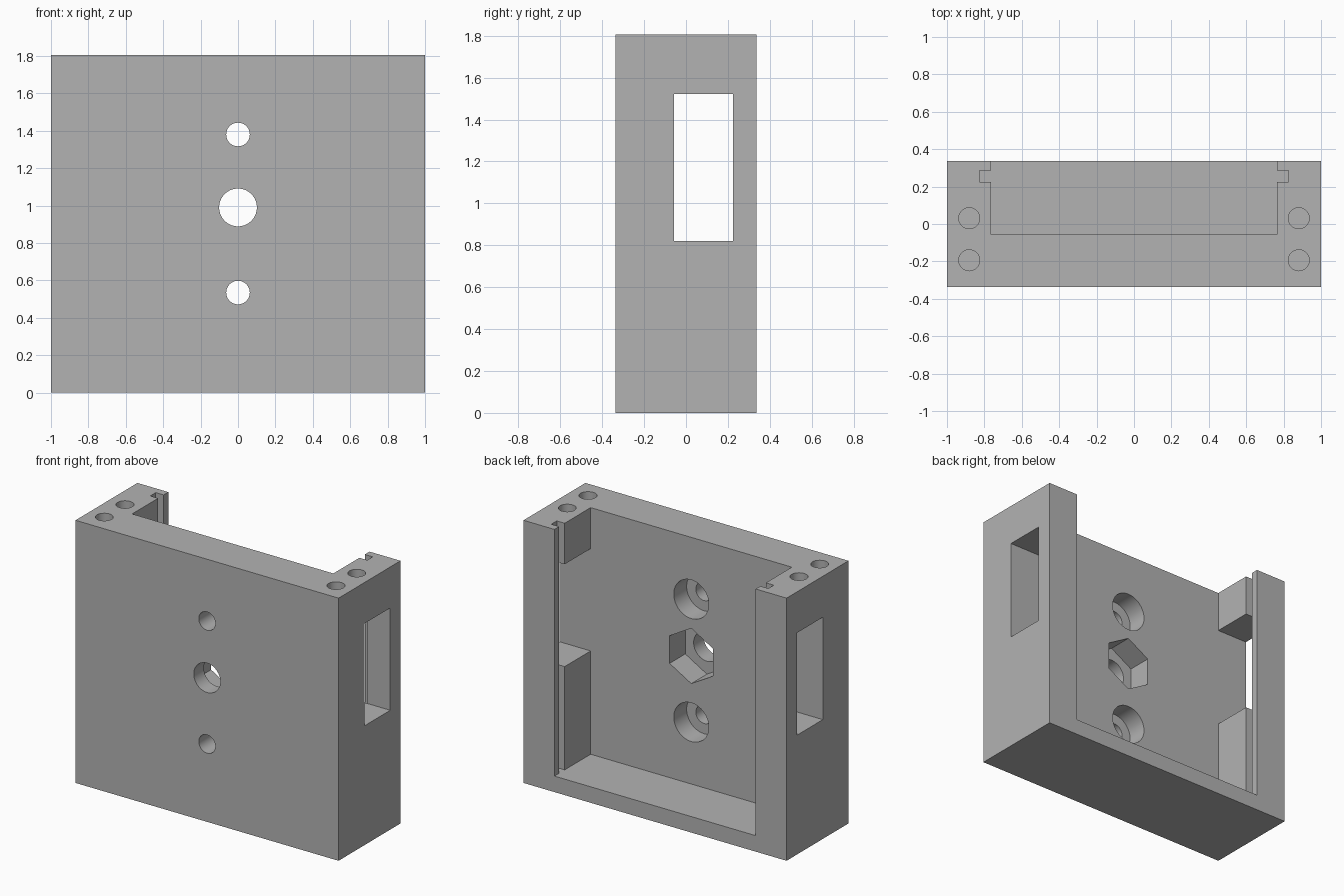
import bpy
import bmesh
from math import pi, radians
from mathutils import Matrix, Vector

default = bpy.data.objects.get("Cube")
if default:
    bpy.data.objects.remove(default, do_unlink=True)

HALF_X, HALF_Y, HEIGHT = 1.0, 0.336, 1.805
FLOOR = 0.11            # thickness of the bottom wall
PANEL_Y = -0.057        # inner face of the front panel
CAVITY_X = 0.765
GROOVE = (0.825, 0.225, 0.285)   # x reach, y start, y end

grey = bpy.data.materials.new("plain_grey")
grey.use_nodes = True
colour = (0.45, 0.45, 0.45, 1)
grey.diffuse_color = colour
grey.node_tree.nodes["Principled BSDF"].inputs["Base Color"].default_value = colour


def new_object(name, bm):
    bmesh.ops.recalc_face_normals(bm, faces=bm.faces)
    mesh = bpy.data.meshes.new(name)
    bm.to_mesh(mesh)
    bm.free()
    mesh.materials.append(grey)
    obj = bpy.data.objects.new(name, mesh)
    bpy.context.collection.objects.link(obj)
    return obj


def box(name, low, high):
    low, high = Vector(low), Vector(high)
    bm = bmesh.new()
    bmesh.ops.create_cube(bm, size=1, matrix=Matrix.Translation((low + high) / 2)
                          @ Matrix.Diagonal((high - low).to_4d()))
    return new_object(name, bm)


def prism(name, outline, z0, z1):
    bm = bmesh.new()
    face = bm.faces.new([bm.verts.new((x, y, z0)) for x, y in outline])
    geom = bmesh.ops.extrude_face_region(bm, geom=[face])["geom"]
    top = [v for v in geom if isinstance(v, bmesh.types.BMVert)]
    bmesh.ops.translate(bm, verts=top, vec=(0, 0, z1 - z0))
    return new_object(name, bm)


def rod(name, radius, start, end, sides=64):
    """Cylinder between two points."""
    start, end = Vector(start), Vector(end)
    axis = end - start
    turn = axis.to_track_quat("Z", "Y").to_matrix().to_4x4()
    bm = bmesh.new()
    bmesh.ops.create_cone(bm, cap_ends=True, segments=sides, radius1=radius,
                          radius2=radius, depth=axis.length,
                          matrix=Matrix.Translation((start + end) / 2) @ turn)
    return new_object(name, bm)


def cut(target, cutter):
    cutter.hide_render = True
    mod = target.modifiers.new("cut", "BOOLEAN")
    mod.operation = "DIFFERENCE"
    mod.solver = "EXACT"
    mod.object = cutter
    bpy.context.view_layer.objects.active = target
    bpy.ops.object.modifier_apply(modifier=mod.name)
    bpy.data.objects.remove(cutter, do_unlink=True)


# Solid housing block
housing = box("housing", (-HALF_X, -HALF_Y, 0), (HALF_X, HALF_Y, HEIGHT))

# Cavity open at the back and top, with a slot for a sliding panel on each side
gx, g0, g1 = GROOVE
half = [(CAVITY_X, PANEL_Y), (CAVITY_X, g0), (gx, g0), (gx, g1),
        (CAVITY_X, g1), (CAVITY_X, HALF_Y + 0.1)]
outline = half + [(-x, y) for x, y in reversed(half)]
cut(housing, prism("cavity_cutter", outline, FLOOR, HEIGHT + 0.1))

# Side windows and blind holes in the top of each side wall
for side in (-1, 1):
    xs = sorted((side * 0.79, side * 1.1))
    cut(housing, box("window_cutter", (min(xs[0], side * 0.7), PANEL_Y, 0.82),
                     (max(xs[1], side * 0.7), g0, 1.523)))
    for y in (0.031, -0.194):
        x = side * 0.881
        cut(housing, rod("top_hole_cutter", 0.056, (x, y, HEIGHT - 0.15),
                         (x, y, HEIGHT + 0.1)))

# Counterbored screw holes through the front panel
for z in (1.38, 0.535):
    cut(housing, rod("screw_hole_cutter", 0.063, (0, -0.5, z), (0, 0.05, z)))
    cut(housing, rod("counterbore_cutter", 0.133, (0, PANEL_Y - 0.14, z), (0, 0.05, z)))

# Central hole with a hexagonal nut pocket, corner upward
z = 0.99
cut(housing, rod("centre_hole_cutter", 0.101, (0, -0.5, z), (0, 0.05, z)))
pocket = rod("nut_pocket_cutter", 0.19, (0, PANEL_Y - 0.17, z), (0, 0.05, z), 6)
top_z = max(v.co.z for v in pocket.data.vertices)
if top_z < z + 0.18:
    pocket.data.transform(Matrix.Translation((0, 0, z)) @ Matrix.Rotation(pi / 6, 4, "Y")
                          @ Matrix.Translation((0, 0, -z)))
cut(housing, pocket)

# Smooth hole walls, crisp edges elsewhere
bpy.ops.object.select_all(action="DESELECT")
housing.select_set(True)
bpy.context.view_layer.objects.active = housing
bpy.ops.object.shade_smooth_by_angle(angle=radians(30))
